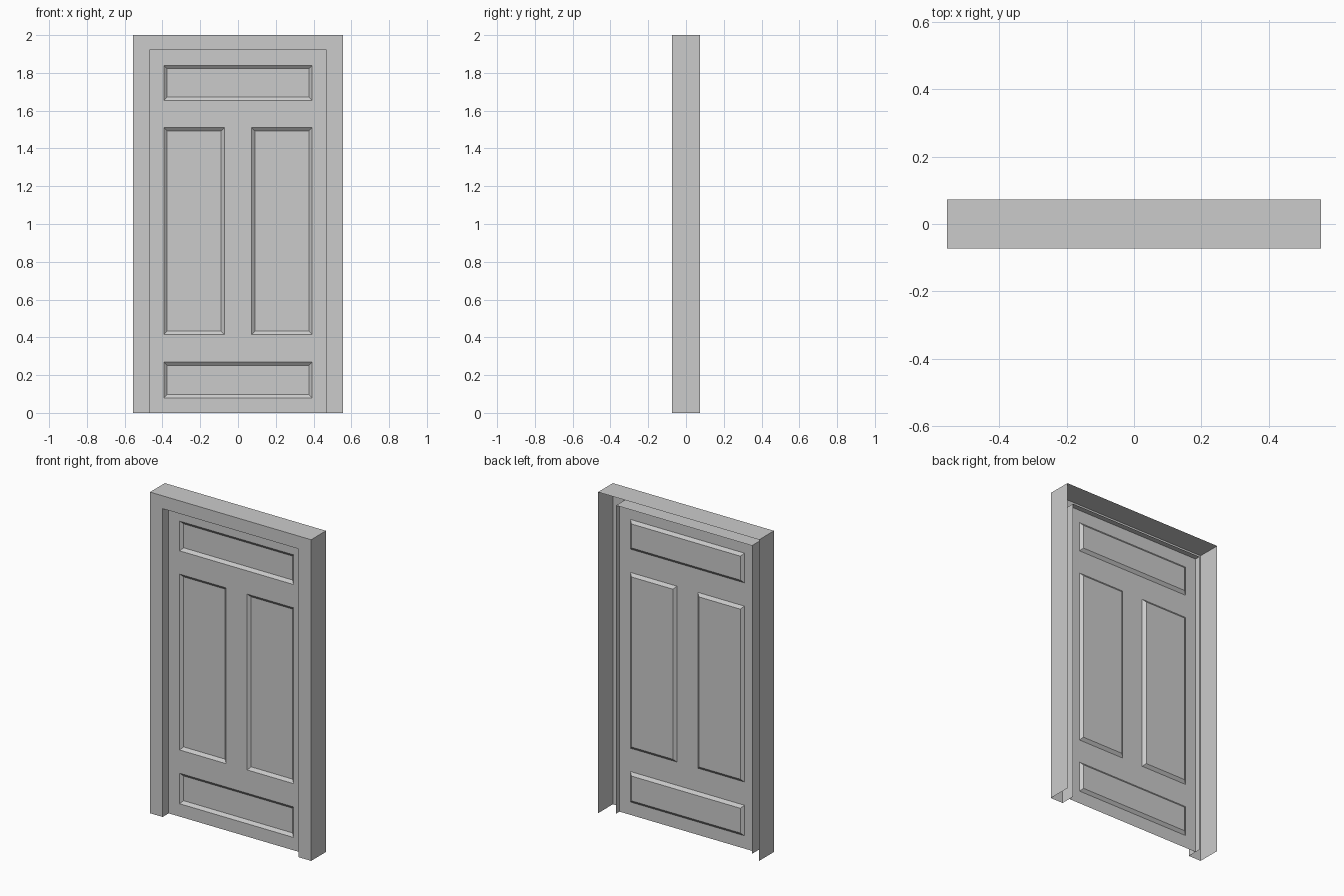
import bpy, bmesh

if "Cube" in bpy.data.objects:
    bpy.data.objects.remove(bpy.data.objects["Cube"])

W, D, H = 0.555, 0.073, 2.0        # outer half width, half depth, height
OW, OH = 0.468, 1.92               # opening half width and height
JAMB_BACK, DOOR_Y = 0.02, -0.014   # rear edge of the jamb, plane of the door


def finish(bm, name):
    mesh = bpy.data.meshes.new(name)
    bm.to_mesh(mesh)
    bm.free()
    obj = bpy.data.objects.new(name, mesh)
    bpy.context.collection.objects.link(obj)
    return obj


# Frame: open-backed casing, swept from outer wall to front face to jamb
bm = bmesh.new()
section = [(W, H, D), (W, H, -D), (OW, OH, -D), (OW, OH, JAMB_BACK)]
rows = []
for w, h, y in section:
    arch = [(-w, 0), (-w, h), (w, h), (w, 0)]
    rows.append([bm.verts.new((x, y, z)) for x, z in arch])
for a, b in zip(rows, rows[1:]):
    for i in range(3):
        bm.faces.new((a[i], a[i + 1], b[i + 1], b[i]))
bmesh.ops.recalc_face_normals(bm, faces=bm.faces)
# make the front face look towards -y
front = next(f for f in bm.faces if abs(f.calc_center_median().y + D) < 1e-4)
if front.normal.y > 0:
    bmesh.ops.reverse_faces(bm, faces=bm.faces)
finish(bm, "door_frame")

# Door leaf: thin sheet laid out as a grid of stiles, rails and panels
bm = bmesh.new()
xs = [-OW, -0.393, -0.072, 0.072, 0.393, OW]
zs = [0, 0.08, 0.27, 0.415, 1.51, 1.655, 1.84, OH]
grid = [[bm.verts.new((x, DOOR_Y, z)) for x in xs] for z in zs]
cell = {}
for r in range(len(zs) - 1):
    for c in range(len(xs) - 1):
        cell[r, c] = bm.faces.new((grid[r][c], grid[r][c + 1],
                                   grid[r + 1][c + 1], grid[r + 1][c]))
bm.normal_update()

# Recessed panels with sloping edges: bottom, two tall ones, top
panels = [[(1, 1), (1, 2), (1, 3)], [(3, 1)], [(3, 3)], [(5, 1), (5, 2), (5, 3)]]
for keys in panels:
    bmesh.ops.inset_region(bm, faces=[cell[k] for k in keys], thickness=0.018,
                           depth=-0.015, use_even_offset=True)
finish(bm, "door_leaf")
